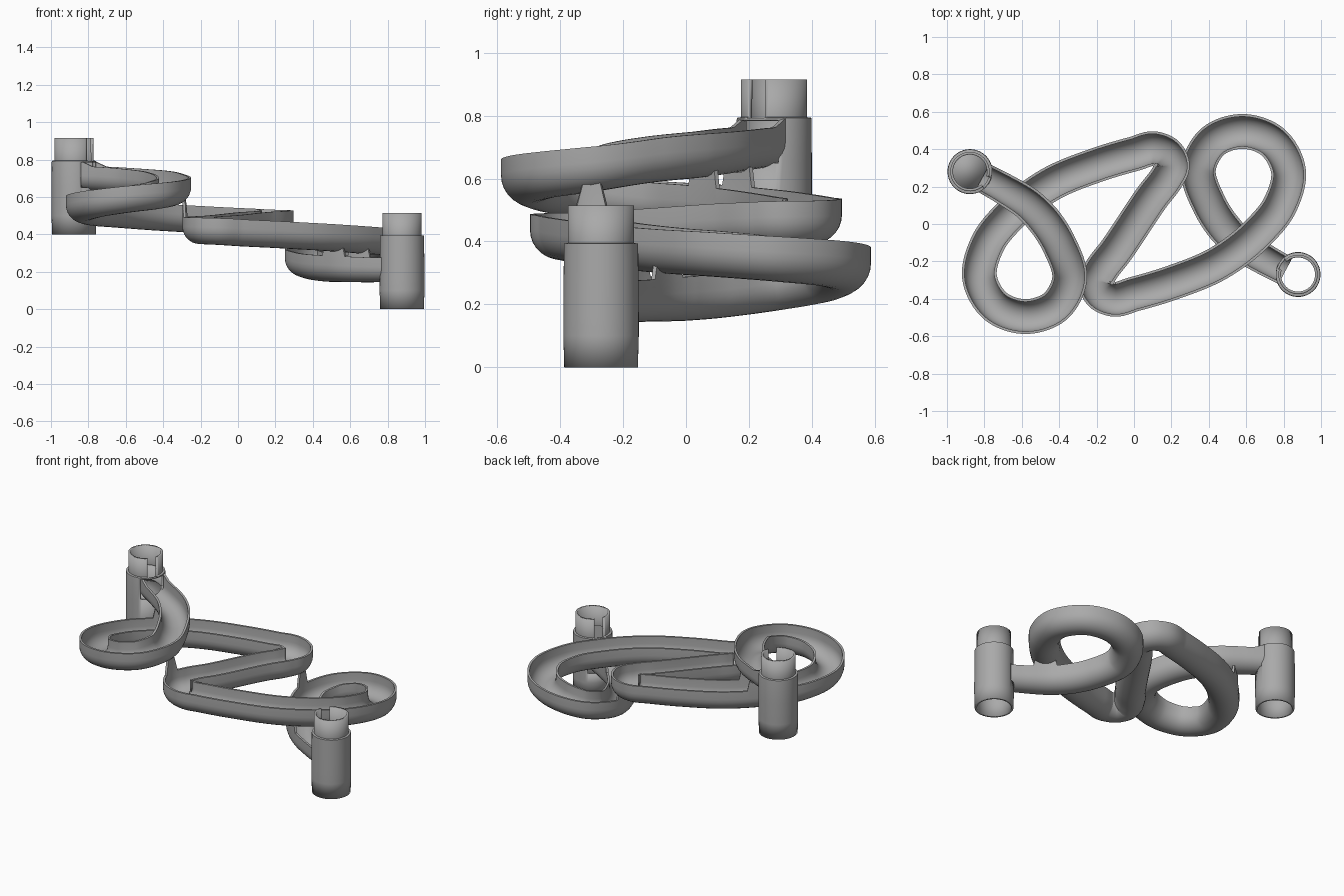
import bpy, bmesh
from math import pi, sin, cos, sqrt, atan2
from mathutils import Vector, Matrix

cube = bpy.data.objects.get("Cube")
if cube:
    bpy.data.objects.remove(cube)

grey = bpy.data.materials.new("plain grey")
grey.use_nodes = True
grey.diffuse_color = (0.4, 0.4, 0.4, 1)
grey.node_tree.nodes["Principled BSDF"].inputs["Base Color"].default_value = (0.4, 0.4, 0.4, 1)

WALL = 0.014       # wall thickness
SIDE = 0.05        # straight part of the gutter side
ARC = 14           # segments across the gutter


def finish(bm, name, solid=0):
    me = bpy.data.meshes.new(name)
    bm.to_mesh(me)
    bm.free()
    ob = bpy.data.objects.new(name, me)
    bpy.context.collection.objects.link(ob)
    me.materials.append(grey)
    bpy.ops.object.select_all(action='DESELECT')
    bpy.context.view_layer.objects.active = ob
    ob.select_set(True)
    bpy.ops.object.shade_smooth_by_angle(angle=0.6)
    if solid:
        mod = ob.modifiers.new("thickness", 'SOLIDIFY')
        mod.thickness, mod.offset = solid, -1
    return ob


# Path: half of the run as x, y, rim height, and rim height of its twin
# half a turn round the z axis
HALF = [
    (-.81, .25, .765, .275), (-.70, .19, .76, .278), (-.56, .10, .75, .285),
    (-.40, -.11, .73, .30), (-.345, -.30, .70, .325), (-.42, -.44, .68, .35),
    (-.58, -.495, .66, .38), (-.74, -.44, .635, .40), (-.825, -.29, .61, .415),
    (-.78, -.10, .59, .43), (-.66, .05, .58, .44), (-.46, .205, .565, .455),
    (-.20, .315, .55, .47), (.0, .375, .54, .48), (.11, .402, .535, .487),
    (.178, .372, .53, .49), (.205, .307, .528, .492), (.18, .255, .525, .495),
    (.10, .148, .52, .50)]
ctrl = [Vector(p[:3]) for p in HALF]
ctrl += [Vector((-x, -y, low)) for x, y, _, low in reversed(HALF)]


def smooth_path(pts, step):
    """Centripetal-like spline through pts, sampled about every step."""
    pts = [2 * pts[0] - pts[1]] + pts + [2 * pts[-1] - pts[-2]]
    out = []
    for a, b, c, d in zip(pts, pts[1:], pts[2:], pts[3:]):
        l0, l1, l2 = (b - a).length, (c - b).length, (d - c).length
        m1 = ((b - a) / l0 * l1 + (c - b) / l1 * l0) / (l0 + l1) * l1
        m2 = ((c - b) / l1 * l2 + (d - c) / l2 * l1) / (l1 + l2) * l1
        n = max(3, round(l1 / step))
        for i in range(n):
            t = i / n
            out.append(b * (1 + 2 * t) * (1 - t) ** 2 + m1 * t * (1 - t) ** 2
                       + c * t * t * (3 - 2 * t) + m2 * t * t * (t - 1))
    return out + [pts[-2]]


path = smooth_path(ctrl, 0.012)
dist = [0]
for p, q in zip(path, path[1:]):
    dist.append(dist[-1] + (q - p).length)


def half_width(s):
    return 0.08 + 0.013 * min(1, s / 0.4, (dist[-1] - s) / 0.4)


def rim_lift(point, s):
    """Raise a rim into a saddle under any stretch of gutter passing above."""
    lift = max(0, 0.03 * (1 - s / 0.08))
    near = [((q.xy - point.xy).length, q.z) for q in path
            if q.z - 0.145 > point.z - 0.015]
    if near:
        d, z = min(near)
        if d < 0.065:
            r = 0.093
            lift = max(lift, z - SIDE - sqrt(r * r - d * d) + 0.004 - point.z)
    return lift


# Gutter: U section swept along the path
bm = bmesh.new()
rings = []
for i, p in enumerate(path):
    tan = path[min(i + 1, len(path) - 1)] - path[max(i - 1, 0)]
    side = Vector((tan.y, -tan.x, 0)).normalized()
    w = half_width(dist[i])
    section = []
    for r, flip in ((w, 1), (w - WALL, -1)):
        row = [(r, 0)] + [(r * cos(pi * k / ARC), -SIDE - r * sin(pi * k / ARC))
                          for k in range(ARC + 1)] + [(-r, 0)]
        section += row[::flip]
    lifts = {sg: rim_lift(p + side * sg * (w - WALL / 2), dist[i]) for sg in (-1, 1)}
    ring = []
    for u, v in section:
        if v == 0:
            v = lifts[1 if u > 0 else -1]
        ring.append(bm.verts.new(p + side * u + Vector((0, 0, v))))
    rings.append(ring)
for a, b in zip(rings, rings[1:]):
    n = len(a)
    for k in range(n):
        bm.faces.new((a[k], a[(k + 1) % n], b[(k + 1) % n], b[k]))
for ring in (rings[0], rings[-1]):
    n = len(ring)
    for k in range(n // 2 - 1):
        bm.faces.new((ring[k], ring[k + 1], ring[n - 2 - k], ring[n - 1 - k]))
bmesh.ops.recalc_face_normals(bm, faces=bm.faces)
finish(bm, "gutter")


def post(name, x, y, base, opening, facing):
    """Hollow post with a narrow slotted collar and a doorway for the gutter."""
    low, high = opening
    profile = [(.117, 0), (.12, .1), (.12, low), (.119, high), (.118, .393),
               (.105, .395), (.105, .515)]
    seg = 64
    bm = bmesh.new()
    rows = [[bm.verts.new((x + r * cos(facing + 2 * pi * k / seg),
                           y + r * sin(facing + 2 * pi * k / seg), base + z))
             for k in range(seg)] for r, z in profile]
    for j, (a, b) in enumerate(zip(rows, rows[1:])):
        z = (profile[j][1] + profile[j + 1][1]) / 2
        for k in range(seg):
            turn = min(k + .5, seg - k - .5) * 2 * pi / seg
            slot = z > .393 and turn < 0.3
            doorway = low < z < high and turn < 0.68
            if not (slot or doorway):
                n = (k + 1) % seg
                bm.faces.new((a[k], a[n], b[n], b[k]))
    finish(bm, name, WALL)


toward_run = atan2(-.175, .28)
post("start_post", -.877, .28, .40, (.25, .385), toward_run)
post("end_post", .877, -.27, 0, (.16, .28), toward_run + pi)

# Sloping floor that feeds the gutter
bm = bmesh.new()
bmesh.ops.create_circle(bm, cap_ends=True, segments=32, radius=.108,
                        matrix=Matrix.Translation((-.877, .28, .66))
                        @ Matrix.Rotation(toward_run, 4, 'Z')
                        @ Matrix.Rotation(.3, 4, 'Y'))
finish(bm, "start_floor", .012)
